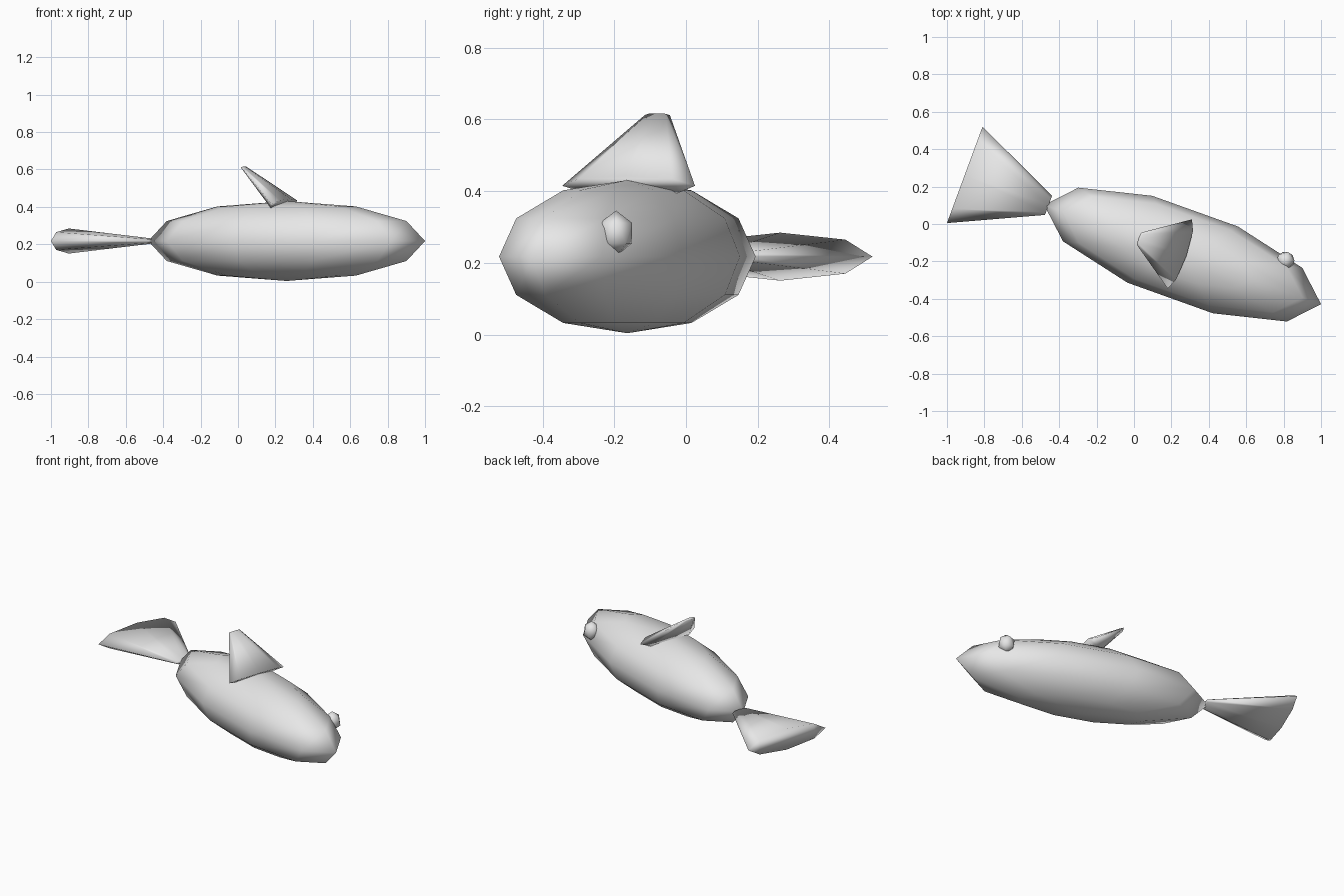
import bpy, bmesh, math
from mathutils import Vector as V

if "Cube" in bpy.data.objects:
    bpy.data.objects.remove(bpy.data.objects["Cube"])

grey = bpy.data.materials.new("plain_grey")
grey.diffuse_color = (0.8, 0.8, 0.8, 1)
grey.use_nodes = True
grey.node_tree.nodes["Principled BSDF"].inputs["Base Color"].default_value = grey.diffuse_color


def finish(name, bm):
    bmesh.ops.recalc_face_normals(bm, faces=bm.faces[:])
    for f in bm.faces:
        f.smooth = True
    me = bpy.data.meshes.new(name)
    bm.to_mesh(me)
    bm.free()
    me.materials.append(grey)
    ob = bpy.data.objects.new(name, me)
    bpy.context.collection.objects.link(ob)
    return ob


def loft(name, sides, rings, poles=None):
    """Skin elliptical rings (centre, first half axis, second half axis)."""
    bm = bmesh.new()
    loops = []
    for c, u, v in rings:
        angles = [2 * math.pi * i / sides for i in range(sides)]
        loops.append([bm.verts.new(c + u * math.cos(a) + v * math.sin(a)) for a in angles])
    for lo, hi in zip(loops, loops[1:]):
        for i in range(sides):
            j = (i + 1) % sides
            bm.faces.new((lo[i], lo[j], hi[j], hi[i]))
    for k, loop in enumerate((loops[0], loops[-1])):
        if poles:
            tip = bm.verts.new(poles[k])
            for i in range(sides):
                bm.faces.new((loop[i], loop[(i + 1) % sides], tip))
        else:
            bm.faces.new(loop)
    return finish(name, bm)


# Body: stretched ten-sided sphere with its poles at top and bottom
centre, up = V((0.26, -0.1635, 0.2175)), V((0, 0, 0.2135))
nose, flank = V((0.74, -0.265, 0)), V((0.07, 0.244, 0))
rings = []
for k in range(1, 6):
    t = math.pi * k / 6
    rings.append((centre - up * math.cos(t), nose * math.sin(t), flank * math.sin(t)))
loft("body", 10, rings, (centre - up, centre + up))

# Tail and back fin: flattened eight-sided tapering cones
def fin(name, wide_centre, narrow_centre, half_width, half_depth, taper):
    w, d = V(half_width), V(half_depth)
    loft(name, 8, [(V(wide_centre), w, d), (V(narrow_centre), w * taper, d * taper)])


fin("tail_fin", (-0.905, 0.2625, 0.2175), (-0.457, 0.10, 0.2175),
    (0.095, 0.2575, 0), (0, 0, 0.067), 0.2)
fin("back_fin", (0.245, -0.16, 0.415), (0.03, -0.08, 0.612),
    (0.065, 0.185, 0), (0.035, -0.012, 0.028), 0.19)

# Eye: small faceted ball on one flank
bm = bmesh.new()
bmesh.ops.create_icosphere(bm, subdivisions=1, radius=1)
bmesh.ops.scale(bm, verts=bm.verts, vec=(0.053, 0.053, 0.063))
eye = finish("eye", bm)
eye.location = (0.81, -0.195, 0.283)
